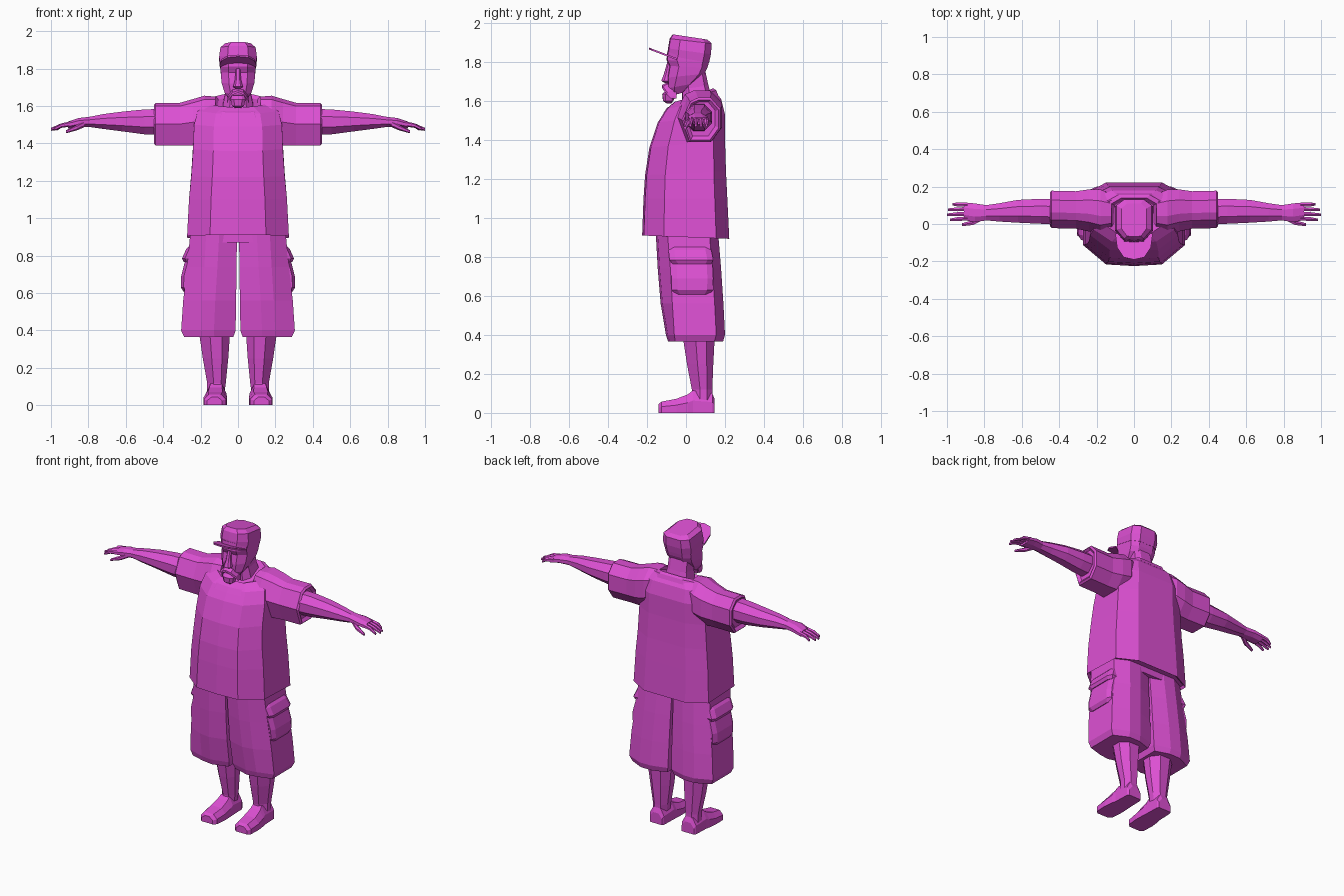
import bpy, bmesh, math

mat = bpy.data.materials.new("magenta")
mat.diffuse_color = (0.72, 0.08, 0.65, 1)


def loft(name, rings, mirror=False):
    """Skin a closed, capped surface through rings of equal point count."""
    bm = bmesh.new()
    vs = [[bm.verts.new(p) for p in r] for r in rings]
    n = len(vs[0])
    for a, b in zip(vs, vs[1:]):
        for i in range(n):
            j = (i + 1) % n
            bm.faces.new((a[i], a[j], b[j], b[i]))
    bm.faces.new(vs[0])
    bm.faces.new(vs[-1])
    bmesh.ops.recalc_face_normals(bm, faces=bm.faces)
    me = bpy.data.meshes.new(name)
    bm.to_mesh(me)
    bm.free()
    me.materials.append(mat)
    ob = bpy.data.objects.new(name, me)
    bpy.context.collection.objects.link(ob)
    if mirror:
        ob.modifiers.new("Mirror", 'MIRROR').use_mirror_merge = False
    return ob


def sym(half):
    """Complete a half ring whose first and last points lie on x = 0."""
    return half + [(-x, y, z) for x, y, z in half[-2:0:-1]]


def body_ring(w, yf, yb, zf, zb, s1=0.25, s2=0.85, fx=0.55, bx=0.55):
    """Ten-sided body section, tilted from zf in front to zb behind."""
    d = yb - yf
    pts = [(0, 0), (fx, 0.02), (1, s1), (1, s2), (bx, 1), (0, 1)]
    return sym([(w * x, yf + d * t, zf + (zb - zf) * t) for x, t in pts])


def oval_x(x, cy, cz, ry, rz, n=8):
    """Section across an arm."""
    return [(x, cy + ry * math.cos(a), cz + rz * math.sin(a))
            for a in (2 * math.pi * (i + 0.5) / n for i in range(n))]


# Shirt body
loft("shirt", [body_ring(*r) for r in (
    (0.262, -0.205, 0.205, 0.925, 0.91),
    (0.272, -0.225, 0.222, 0.91, 0.893),
    (0.262, -0.218, 0.212, 1.10, 1.10),
    (0.25, -0.21, 0.205, 1.22, 1.24),
    (0.24, -0.188, 0.20, 1.36, 1.40),
    (0.235, -0.145, 0.20, 1.49, 1.53),
    (0.215, -0.10, 0.18, 1.56, 1.61),
    (0.15, -0.06, 0.145, 1.595, 1.655),
    (0.105, -0.035, 0.125, 1.58, 1.645))])

# Draped neckline fold
loft("collar", [body_ring(*r) for r in (
    (0.17, -0.118, 0.165, 1.535, 1.63),
    (0.155, -0.098, 0.155, 1.565, 1.655),
    (0.12, -0.07, 0.14, 1.58, 1.665),
    (0.10, -0.03, 0.12, 1.57, 1.64))])


# Sleeves: x, front y, back y, bottom z, top z
def sleeve_ring(x, y0, y1, z0, z1):
    d, h = y1 - y0, z1 - z0
    shape = [(0, .5), (.22, .92), (.42, 1), (.75, 1), (1, .75),
             (1, .3), (.75, 0), (.2, 0)]
    return [(x, y0 + d * a, z0 + h * b) for a, b in shape]


loft("sleeve", [sleeve_ring(*r) for r in (
    (0.12, -0.04, 0.16, 1.46, 1.65),
    (0.18, -0.06, 0.185, 1.40, 1.655),
    (0.24, -0.04, 0.185, 1.39, 1.637),
    (0.31, -0.025, 0.175, 1.39, 1.617),
    (0.44, -0.022, 0.178, 1.39, 1.617),
    (0.45, -0.012, 0.168, 1.40, 1.605),
    (0.435, 0.005, 0.15, 1.42, 1.595))], True)

# Arms and palms
loft("arm", [oval_x(*r) for r in (
    (0.40, 0.065, 1.515, 0.075, 0.075),
    (0.50, 0.068, 1.515, 0.072, 0.072),
    (0.62, 0.068, 1.517, 0.066, 0.057),
    (0.72, 0.062, 1.517, 0.053, 0.043),
    (0.79, 0.060, 1.515, 0.044, 0.030),
    (0.85, 0.060, 1.512, 0.054, 0.026),
    (0.91, 0.068, 1.498, 0.051, 0.020))], True)

# Fingers: base y, tip y, length
for i, (y0, y1, ln) in enumerate(((0.030, 0.022, 0.985), (0.055, 0.050, 1.0),
                                  (0.080, 0.077, 0.995), (0.104, 0.105, 0.97))):
    loft("finger_%d" % (i + 1), [
        oval_x(0.89, y0, 1.505, 0.012, 0.014, 6),
        oval_x(0.945, (y0 + y1) / 2, 1.495, 0.012, 0.012, 6),
        oval_x(ln, y1, 1.475, 0.007, 0.008, 6)], True)
loft("thumb", [oval_x(0.81, 0.04, 1.51, 0.022, 0.018, 6),
               oval_x(0.86, 0.008, 1.485, 0.015, 0.015, 6),
               oval_x(0.92, -0.004, 1.462, 0.009, 0.008, 6)], True)

# Shorts: hips and two wide legs
loft("shorts_hips", [body_ring(*r) for r in (
    (0.255, -0.15, 0.165, 0.87, 0.87), (0.255, -0.15, 0.165, 0.98, 0.98))])


def shorts_ring(z, xi, xo, yf, yb, side):
    m = (xi + xo) / 2
    return [(xi, yf + 0.03, z), (m - 0.03, yf, z), (m + 0.04, yf + 0.01, z),
            (xo, side, z), (xo, yb - 0.045, z), (m + 0.04, yb, z),
            (m - 0.04, yb, z), (xi, yb - 0.03, z)]


loft("shorts_leg", [shorts_ring(*r) for r in (
    (0.365, 0.025, 0.288, -0.092, 0.19, -0.055),
    (0.40, 0.013, 0.304, -0.103, 0.20, -0.06),
    (0.56, 0.010, 0.293, -0.13, 0.192, -0.07),
    (0.74, 0.008, 0.272, -0.145, 0.18, -0.08),
    (0.92, 0.005, 0.255, -0.155, 0.165, -0.095))], True)


# Cargo pockets and flaps: z, outer x, front y, back y
def pocket_ring(z, xo, y0, y1):
    return [(0.22, y0, z), (xo - 0.015, y0, z), (xo, y0 + 0.03, z),
            (xo, y1 - 0.03, z), (xo - 0.015, y1, z), (0.22, y1, z)]


loft("cargo_pocket", [pocket_ring(*r) for r in (
    (0.608, 0.292, -0.06, 0.125), (0.63, 0.306, -0.073, 0.138),
    (0.69, 0.304, -0.075, 0.14), (0.79, 0.278, -0.08, 0.135))], True)
loft("pocket_flap", [pocket_ring(*r) for r in (
    (0.765, 0.290, -0.07, 0.13), (0.785, 0.299, -0.085, 0.14),
    (0.835, 0.277, -0.09, 0.13), (0.85, 0.262, -0.09, 0.13))], True)


# Lower legs and shoes
def leg_ring(z, x0, x1, y0, y1):
    w, d = x1 - x0, y1 - y0
    shape = [(0.25, 0), (0.65, 0), (1, .4), (1, .75), (.7, 1), (.25, 1), (0, .65), (0, .3)]
    return [(x0 + w * a, y0 + d * b, z) for a, b in shape]


loft("lower_leg", [leg_ring(*r) for r in (
    (0.05, 0.075, 0.165, 0.03, 0.135), (0.12, 0.065, 0.165, 0.03, 0.135),
    (0.25, 0.052, 0.188, 0.005, 0.14), (0.40, 0.042, 0.210, -0.018, 0.148))], True)


def shoe_ring(y, x0, x1, top):
    return [(x0, y, 0), (x1, y, 0), (x1, y, top * 0.55),
            (x1 - 0.025, y, top), (x0 + 0.025, y, top), (x0, y, top * 0.55)]


loft("shoe", [shoe_ring(*r) for r in (
    (-0.142, 0.085, 0.165, 0.045), (-0.125, 0.065, 0.182, 0.058),
    (-0.05, 0.058, 0.185, 0.072), (0.01, 0.06, 0.178, 0.095),
    (0.035, 0.062, 0.172, 0.115), (0.135, 0.065, 0.168, 0.10),
    (0.147, 0.072, 0.160, 0.07))], True)

# Neck and head
loft("neck", [body_ring(*r) for r in (
    (0.085, -0.02, 0.135, 1.58, 1.60), (0.068, -0.02, 0.115, 1.66, 1.68),
    (0.066, -0.02, 0.10, 1.73, 1.75))])
loft("head", [body_ring(*r) for r in (
    (0.045, -0.078, -0.01, 1.625, 1.645),
    (0.072, -0.092, 0.04, 1.665, 1.69),
    (0.088, -0.095, 0.095, 1.72, 1.74),
    (0.092, -0.085, 0.11, 1.78, 1.77),
    (0.094, -0.10, 0.118, 1.81, 1.80),
    (0.094, -0.095, 0.118, 1.86, 1.84))])

# Cap and upturned brim
loft("cap", [body_ring(*r) for r in (
    (0.096, -0.094, 0.118, 1.835, 1.795), (0.101, -0.092, 0.128, 1.87, 1.84),
    (0.094, -0.084, 0.132, 1.92, 1.895), (0.068, -0.068, 0.11, 1.942, 1.915))])


def brim_ring(dz):
    pts = [(0, -0.19), (0.055, -0.178), (0.09, -0.125), (0.1, -0.05), (0, -0.05)]
    return sym([(x, y, 1.828 + dz - 0.38 * (y + 0.095)) for x, y in pts])


loft("cap_brim", [brim_ring(0), brim_ring(0.01)])

# Nose, moustache and goatee: z, half width, front y, back y
for name, rows in {
    "nose": ((1.692, 0.014, -0.108, -0.07), (1.703, 0.026, -0.127, -0.07),
             (1.74, 0.016, -0.113, -0.07), (1.80, 0.012, -0.096, -0.07)),
    "goatee": ((1.588, 0.015, -0.10, -0.075), (1.60, 0.032, -0.118, -0.065),
               (1.635, 0.040, -0.122, -0.05), (1.655, 0.034, -0.105, -0.05)),
}.items():
    loft(name, [body_ring(w, yf, yb, z, z) for z, w, yf, yb in rows])


def moustache_ring(x, z, h, yf):
    return [(x, yf, z - h), (x, yf, z), (x, yf + 0.02, z + h), (x, -0.05, z + h), (x, -0.05, z - h)]


loft("moustache", [moustache_ring(*r) for r in (
    (0, 1.682, 0.010, -0.124), (0.03, 1.673, 0.014, -0.118),
    (0.054, 1.642, 0.014, -0.094), (0.058, 1.62, 0.006, -0.08))], True)
